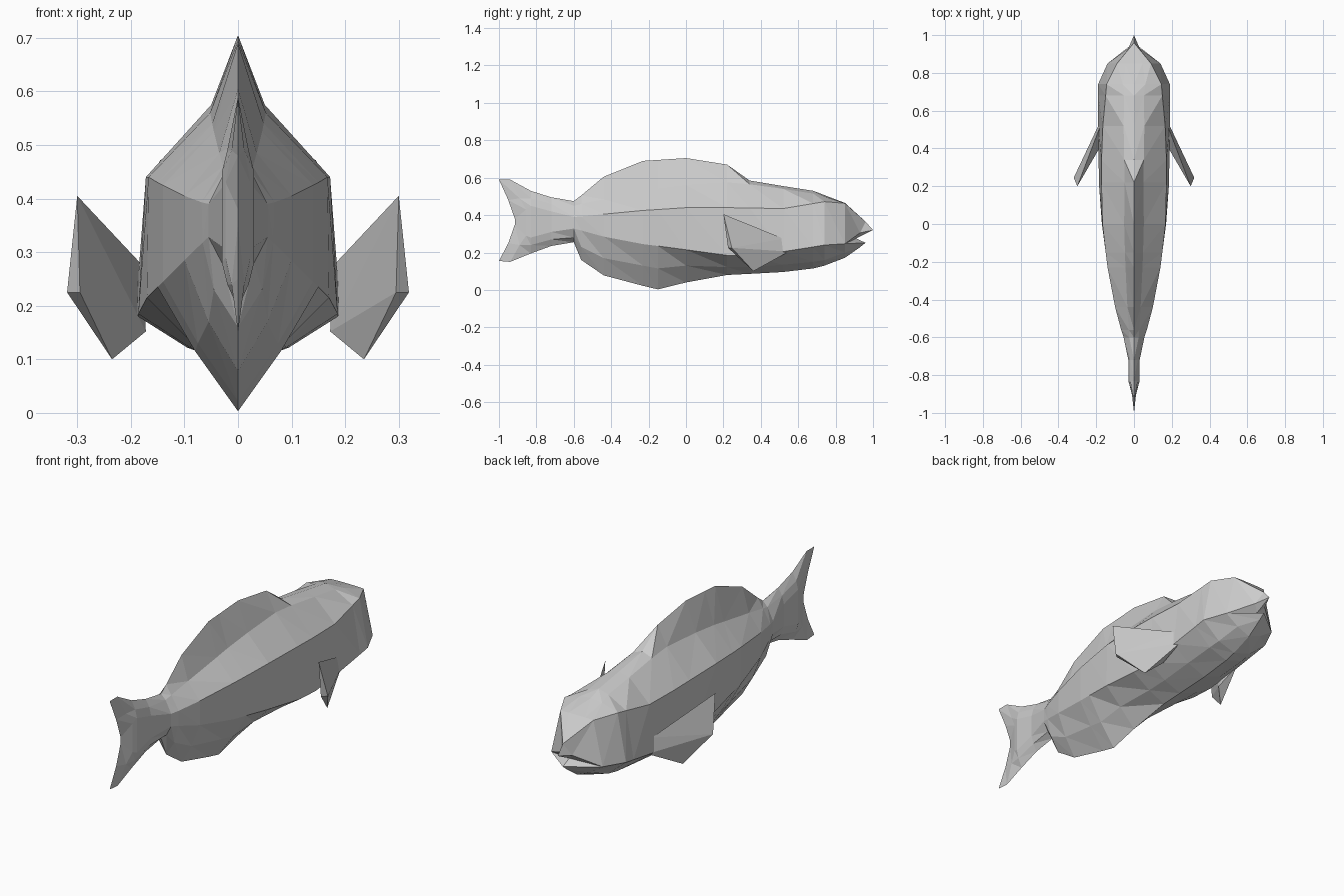
import bpy, bmesh

cube = bpy.data.objects.get("Cube")
if cube:
    bpy.data.objects.remove(cube, do_unlink=True)

grey = bpy.data.materials.new("plain grey")
grey.use_nodes = True
colour = (0.6, 0.6, 0.6, 1)
grey.diffuse_color = colour
grey.node_tree.nodes["Principled BSDF"].inputs["Base Color"].default_value = colour


def finish(bm, name):
    """Turn a half-model mesh into an object mirrored across x = 0."""
    bmesh.ops.remove_doubles(bm, verts=bm.verts[:], dist=0.0005)
    bmesh.ops.recalc_face_normals(bm, faces=bm.faces[:])
    mesh = bpy.data.meshes.new(name)
    bm.to_mesh(mesh)
    bm.free()
    mesh.materials.append(grey)
    obj = bpy.data.objects.new(name, mesh)
    bpy.context.collection.objects.link(obj)
    mirror = obj.modifiers.new("mirror", "MIRROR")
    mirror.use_clip = True
    return obj


def face(bm, *verts):
    bm.faces.new(verts)


# Body and tail cross-sections, from the tail tips to the head:
# y, ridge z, fin base (x, z), shoulder (x, z), side (x, z), belly (x, z), keel z
tail_sections = [
    (-1, .59, (0, .48), (0, .38), (0, .35), (0, .25), .155),
    (-.94, .59, (.012, .49), (.023, .43), (.023, .29), (.012, .24), .15),
    (-.83, .53, (.02, .49), (.03, .45), (.03, .28), (.02, .24), .195),
    (-.72, .495, (.02, .46), (.03, .42), (.03, .31), (.02, .27), .235),
    (-.6, .475, (.025, .45), (.055, .39), (.055, .328), (.03, .28), .255),
]
body_sections = [
    (-.56, .505, (.028, .46), (.068, .393), (.066, .318), (.045, .23), .16),
    (-.44, .605, (.035, .485), (.1, .405), (.1, .285), (.055, .17), .078),
    (-.23, .69, (.045, .525), (.14, .425), (.14, .245), (.075, .13), .022),
    (-.15, .695, (.048, .54), (.15, .43), (.15, .235), (.08, .115), .003),
    (0, .705, (.052, .56), (.167, .44), (.17, .215), (.085, .13), .04),
    (.22, .67, (.05, .575), (.172, .44), (.186, .185), (.09, .122), .08),
    (.34, .585, (.052, .565), (.172, .438), (.187, .18), (.095, .122), .086),
    (.52, .555, (.055, .54), (.165, .435), (.19, .205), (.1, .135), .096),
    (.68, .53, (.052, .515), (.15, .462), (.19, .23), (.1, .15), .115),
    (.74, .507, (.06, .5), (.145, .472), (.19, .24), (.095, .16), .13),
    (.85, .465, (.045, .465), (.09, .463), (.14, .247), (.07, .2), .172),
]
fork = (0, .05, .085, .085, .05, 0)

bm = bmesh.new()
rings = []
for y, ridge, base, shoulder, side, belly, keel in tail_sections + body_sections:
    points = [(0, ridge), base, shoulder, side, belly, (0, keel)]
    rings.append([bm.verts.new((x, y + (shift if y < -.9 else 0), z))
                  for (x, z), shift in zip(points, fork)])
for back, front in zip(rings, rings[1:]):
    for i in range(len(fork) - 1):
        face(bm, back[i], front[i], front[i + 1])
        face(bm, back[i], front[i + 1], back[i + 1])

# Snout, open mouth and lower jaw close the head
ridge, base, shoulder, side, belly, keel = rings[-1]
brow = bm.verts.new((0, .96, .365))
tip = bm.verts.new((0, 1, .32))
lip = bm.verts.new((.03, .93, .305))
mouth = bm.verts.new((0, .91, .275))
jaw = bm.verts.new((0, .96, .252))
chin = bm.verts.new((0, .93, .228))
face(bm, ridge, base, brow)
face(bm, base, shoulder, brow)
face(bm, shoulder, side, lip)
face(bm, shoulder, lip, brow)
face(bm, brow, lip, tip)
face(bm, tip, lip, mouth)
face(bm, lip, side, mouth)
face(bm, mouth, side, jaw)
face(bm, jaw, side, chin)
face(bm, side, belly, chin)
face(bm, belly, keel, chin)
finish(bm, "fish_body")

# Pectoral fins: thin wedges swept outward and back
bm = bmesh.new()
for point in [(.178, .52, .275), (.3, .2, .405), (.319, .245, .225),
              (.295, .225, .225), (.235, .36, .1), (.175, .55, .205),
              (.172, .42, .152)]:
    bm.verts.new(point)
bmesh.ops.convex_hull(bm, input=bm.verts[:])
finish(bm, "pectoral_fins")
